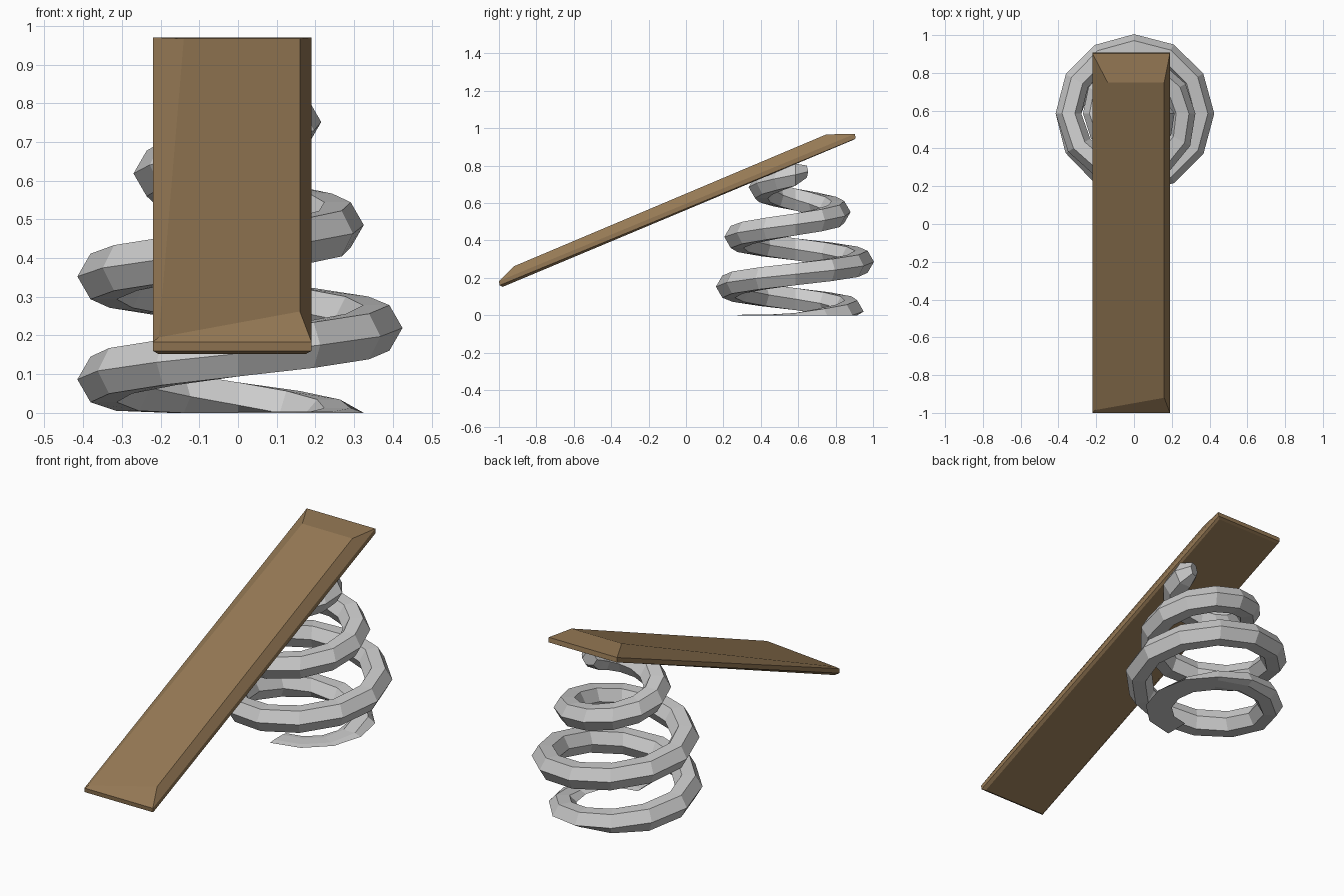
import bpy, bmesh
from math import sin, cos, pi, floor

if "Cube" in bpy.data.objects:
    bpy.data.objects.remove(bpy.data.objects["Cube"])

def make_object(name, bm):
    bmesh.ops.recalc_face_normals(bm, faces=bm.faces)
    me = bpy.data.meshes.new(name)
    bm.to_mesh(me)
    bm.free()
    ob = bpy.data.objects.new(name, me)
    bpy.context.collection.objects.link(ob)
    return ob

def loft(name, rings):
    # Skin a list of equal-sized vertex rings and cap both ends
    bm = bmesh.new()
    vs = [[bm.verts.new(p) for p in r] for r in rings]
    n = len(vs[0])
    for a, b in zip(vs, vs[1:]):
        for i in range(n):
            j = (i + 1) % n
            bm.faces.new((a[i], a[j], b[j], b[i]))
    bm.faces.new(vs[0])
    bm.faces.new(vs[-1])
    return make_object(name, bm)

# Coil spring: outer radius at each quarter turn, from the flattened foot up
CY = 0.585
OUTER = [0.31, 0.325, 0.365, 0.415, 0.425, 0.425, 0.42, 0.415,
         0.38, 0.325, 0.295, 0.27, 0.25, 0.215, 0.19]
TUBE, SIDES, STEPS = 0.068, 6, 3

def coil_ring(q, size):
    i = min(int(floor(q)), len(OUTER) - 2)
    rad = OUTER[i] + (OUTER[i + 1] - OUTER[i]) * (q - i) - TUBE
    t = q - 2
    a = pi / 2 * (t + 1)
    z = 0.02 + 0.0665 * t
    ring = []
    for k in range(SIDES):
        b = 2 * pi * k / SIDES
        r = rad + size * cos(b)
        h = z + size * 1.0 * sin(b)
        floor_z = 0.004 if sin(b) > 0.1 else 0.0   # squashed against the ground
        ring.append((r * cos(a), CY + r * sin(a), max(h, floor_z)))
    return ring

count = int(13 * STEPS)
rings = [coil_ring(s / STEPS, TUBE) for s in range(count + 1)]
rings.append(coil_ring(13.25, TUBE * 0.55))
loft("coil_spring", rings)

# Sloping plank: bottom, two side rims, and an uneven worn top
def rect(x0, x1, lo, hi):
    return [(x0, *lo), (x1, *lo), (x1, *hi), (x0, *hi)]

plank = loft("plank", [
    rect(-0.205, 0.175, (-0.98, 0.152), (0.893, 0.937)),
    rect(-0.22, 0.19, (-0.997, 0.160), (0.907, 0.945)),
    rect(-0.22, 0.19, (-1.0, 0.183), (0.903, 0.970)),
    [(-0.205, -0.985, 0.195), (0.16, -0.92, 0.262),
     (0.16, 0.75, 0.967), (-0.14, 0.75, 0.967)],
])
wood = bpy.data.materials.new("wood")
wood.diffuse_color = (0.30, 0.19, 0.09, 1)
wood.use_nodes = True
wood.node_tree.nodes["Principled BSDF"].inputs["Base Color"].default_value = wood.diffuse_color
plank.data.materials.append(wood)
